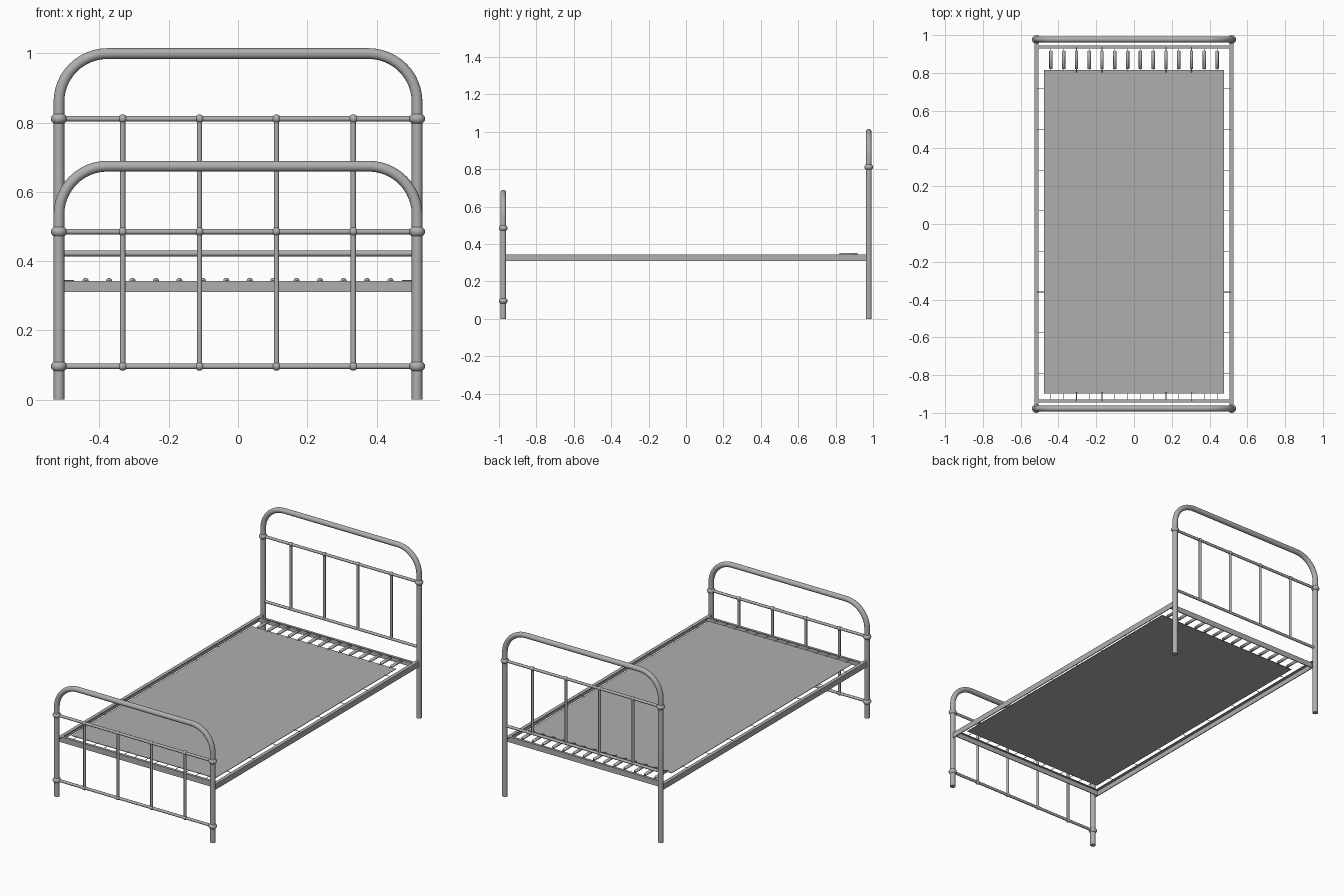
import bpy, math

if "Cube" in bpy.data.objects:
    bpy.data.objects.remove(bpy.data.objects["Cube"])

POST_X, POST_Y = 0.517, 0.977
SPINDLES = [-0.333, -0.111, 0.111, 0.333]

# Dark grey painted metal
METAL = bpy.data.materials.new("dark_grey_metal")
METAL.diffuse_color = (0.43, 0.43, 0.43, 1)
METAL.use_nodes = True
METAL.node_tree.nodes["Principled BSDF"].inputs["Base Color"].default_value = METAL.diffuse_color


def tube(name, pts, r, radii=None, res=4):
    """Round bar along a path, optionally varying in thickness."""
    cu = bpy.data.curves.new(name, 'CURVE')
    cu.dimensions = '3D'
    cu.bevel_depth = r
    cu.bevel_resolution = res
    cu.use_fill_caps = True
    sp = cu.splines.new('POLY')
    sp.points.add(len(pts) - 1)
    for i, p in enumerate(pts):
        sp.points[i].co = (*p, 1)
        sp.points[i].radius = radii[i] if radii else 1
    cu.materials.append(METAL)
    ob = bpy.data.objects.new(name, cu)
    bpy.context.collection.objects.link(ob)
    return ob


def ball(name, loc, rx, rz):
    bpy.ops.mesh.primitive_uv_sphere_add(segments=20, ring_count=12, radius=1, location=loc)
    ob = bpy.context.object
    ob.name = name
    ob.scale = (rx, rx, rz)
    bpy.ops.object.shade_smooth()
    ob.data.materials.append(METAL)


def box(name, a, b):
    """Box between two opposite corners, in any order."""
    bpy.ops.mesh.primitive_cube_add(size=1, location=[(p + q) / 2 for p, q in zip(a, b)])
    ob = bpy.context.object
    ob.name = name
    ob.scale = [abs(q - p) for p, q in zip(a, b)]
    ob.data.materials.append(METAL)


def end_board(name, y, top, upper, lower, lower_balls):
    # Bent hoop: two legs joined by rounded corners
    bend = 0.14
    right = [(POST_X, y, 0)]
    for i in range(13):
        a = math.radians(90 * i / 12)
        right.append((POST_X - bend + bend * math.cos(a), y, top - bend + bend * math.sin(a)))
    left = [(-x, yy, z) for x, yy, z in reversed(right)]
    tube(name + "_hoop", right + left, 0.0155, res=6)
    # Cross rails with collars on the posts and knobs on the spindles
    for label, z in (("upper", upper), ("lower", lower)):
        tube(f"{name}_{label}_rail", [(-POST_X, y, z), (POST_X, y, z)], 0.0082)
        if label == "upper" or lower_balls:
            for s in (-1, 1):
                ball(f"{name}_{label}_collar", (s * POST_X, y, z), 0.023, 0.018)
            for x in SPINDLES:
                ball(f"{name}_{label}_knob", (x, y, z), 0.0125, 0.0125)
    for x in SPINDLES:
        tube(name + "_spindle", [(x, y, lower), (x, y, upper)], 0.0075)


end_board("headboard", POST_Y, 0.999, 0.811, 0.422, False)
end_board("footboard", -POST_Y, 0.674, 0.485, 0.096, True)

# Bed frame: angle-iron rails, a top flange and an outer upright web
for s in (-1, 1):
    box("side_rail_flange", (s * 0.505, -0.966, 0.339), (s * 0.526, 0.966, 0.343))
    box("side_rail_web", (s * 0.521, -0.966, 0.310), (s * 0.526, 0.966, 0.343))
    box("end_rail_flange", (-0.506, s * 0.930, 0.339), (0.506, s * 0.945, 0.343))
    box("end_rail_web", (-0.522, s * 0.940, 0.310), (0.522, s * 0.945, 0.343))

# Woven base, shown as a thin sheet
box("mattress_base", (-0.477, -0.897, 0.339), (0.477, 0.816, 0.342))

# Springs at the head and wire hooks at the foot
for i in range(14):
    x = -0.44 + i * 0.0677
    tube("head_spring",
         [(x, y, 0.343) for y in (0.803, 0.820, 0.822, 0.916, 0.918, 0.934)],
         0.0088, [0.2, 0.2, 1, 1, 0.2, 0.2])
    tube("foot_hook", [(x, -0.890, 0.342), (x, -0.936, 0.342)], 0.0016, res=2)

# Wire hooks along both sides
for i in range(8):
    y = 0.715 - i * 0.215
    for s in (-1, 1):
        tube("side_hook", [(s * 0.473, y, 0.343), (s * 0.511, y, 0.343)], 0.0016, res=2)
